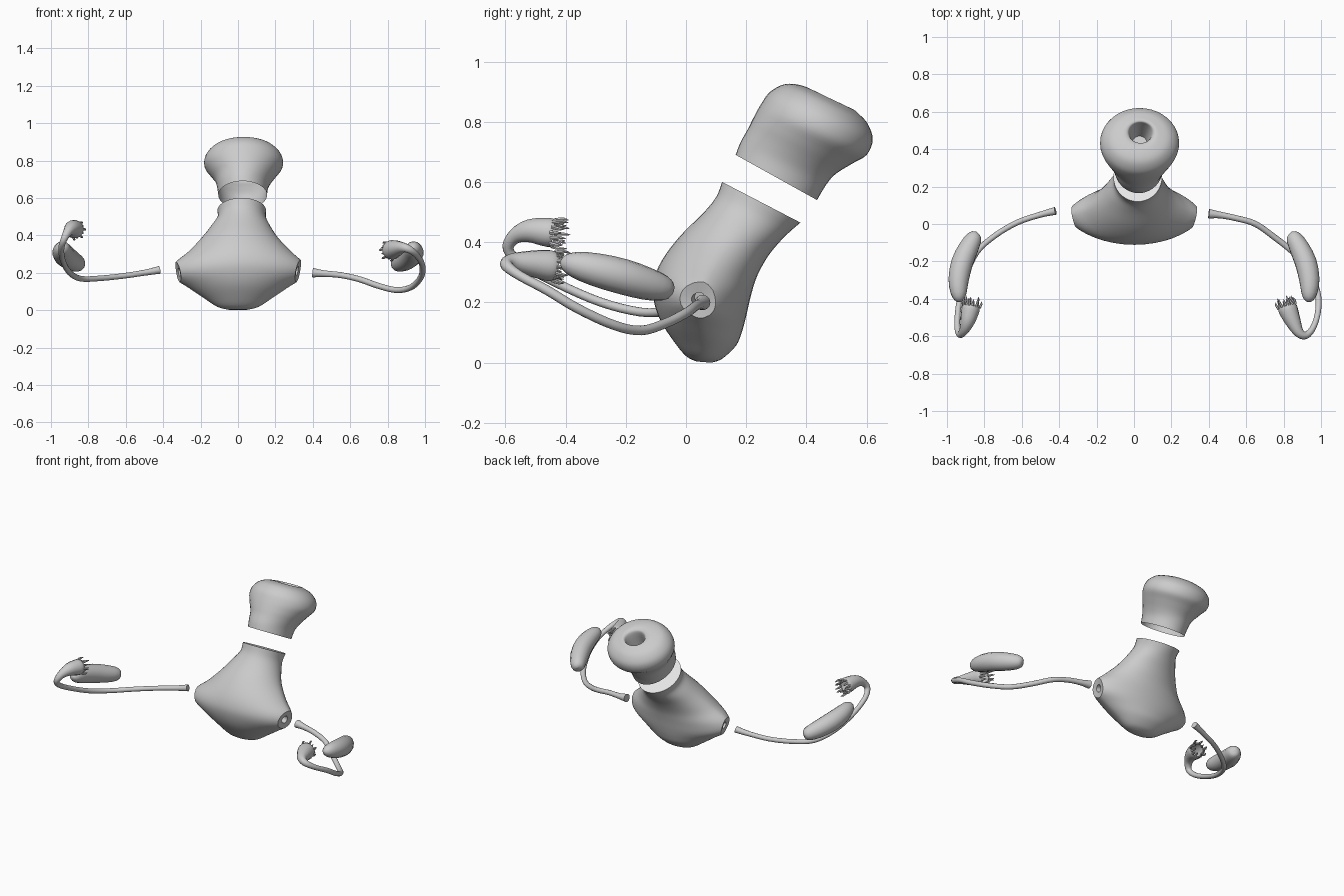
import bpy, bmesh, math
from mathutils import Vector

cube = bpy.data.objects.get("Cube")
if cube:
    bpy.data.objects.remove(cube)


def make_material(name, colour):
    mat = bpy.data.materials.new(name)
    mat.use_nodes = True
    mat.diffuse_color = colour
    mat.node_tree.nodes["Principled BSDF"].inputs["Base Color"].default_value = colour
    return mat


GREY = make_material("soft grey", (0.6, 0.6, 0.6, 1))
WHITE = make_material("cut white", (1, 1, 1, 1))


def spline(keys, steps):
    """Smooth curve through tuples of any length."""
    out = []
    last = len(keys) - 1
    for i in range(last):
        quad = [keys[max(i - 1, 0)], keys[i], keys[i + 1], keys[min(i + 2, last)]]
        for s in range(steps):
            t = s / steps
            out.append([b + (c - a) * t / 2 + (a - 2.5 * b + 2 * c - d / 2) * t * t
                        + (1.5 * (b - c) + (d - a) / 2) * t ** 3
                        for a, b, c, d in zip(*quad)])
    out.append(list(keys[-1]))
    return out


def loft(bm, rings, cap_start=True, cap_end=True):
    """Skin a list of point rings; returns the end cap."""
    loops = [[bm.verts.new(p) for p in ring] for ring in rings]
    n = len(loops[0])
    for low, high in zip(loops, loops[1:]):
        for k in range(n):
            m = (k + 1) % n
            bm.faces.new((low[k], low[m], high[m], high[k]))
    if cap_start:
        bm.faces.new(loops[0][::-1])
    return bm.faces.new(loops[-1]) if cap_end else None


def slanted_rings(keys, sides, steps):
    """Rings from front point, back point, half width, centre x, pinch."""
    rings = []
    for fy, fz, by, bz, half, cx, pinch in spline(keys, steps):
        front, back = Vector((cx, fy, fz)), Vector((cx, by, bz))
        ring = []
        for k in range(sides):
            a = math.tau * k / sides
            s = math.copysign(abs(math.sin(a)) ** pinch, math.sin(a))
            ring.append((front + back) / 2 + (back - front) / 2 * s
                        + Vector((half * math.cos(a), 0, 0)))
        rings.append(ring)
    return rings


def swept_rings(keys, sides, steps):
    """Round rings along a path of x, y, z, radius."""
    pts = spline(keys, steps)
    path = [Vector(p[:3]) for p in pts]
    up = Vector((0, 0, 1))
    rings = []
    for i, p in enumerate(path):
        t = (path[min(i + 1, len(path) - 1)] - path[max(i - 1, 0)]).normalized()
        up = (up - t * up.dot(t)).normalized()
        side = t.cross(up)
        rings.append([p + (side * math.cos(a) + up * math.sin(a)) * pts[i][3]
                      for a in (math.tau * k / sides for k in range(sides))])
    return rings


def finish(bm, name, angle=40):
    bmesh.ops.recalc_face_normals(bm, faces=bm.faces)
    mesh = bpy.data.meshes.new(name)
    bm.to_mesh(mesh)
    bm.free()
    mesh.materials.append(GREY)
    mesh.materials.append(WHITE)
    obj = bpy.data.objects.new(name, mesh)
    bpy.context.collection.objects.link(obj)
    bpy.ops.object.select_all(action="DESELECT")
    obj.select_set(True)
    bpy.context.view_layer.objects.active = obj
    bpy.ops.object.shade_smooth_by_angle(angle=math.radians(angle))
    return obj


# Pear-shaped body with a pale cut face at the neck
body_keys = [
    (.035, .004, .085, 0, .05, 0, 1),
    (0, .022, .12, .013, .11, 0, 1),
    (-.04, .07, .165, .055, .18, 0, 1.1),
    (-.085, .14, .185, .1, .265, 0, 1.2),
    (-.108, .21, .2, .155, .355, 0, 1.3),
    (-.108, .27, .215, .22, .35, .005, 1.3),
    (-.08, .34, .235, .285, .275, .01, 1.2),
    (-.02, .42, .27, .35, .205, .01, 1.1),
    (.06, .5, .31, .4, .155, .015, 1),
    (.1, .55, .345, .435, .13, .02, 1),
    (.12, .6, .38, .465, .13, .02, 1)]
bm = bmesh.new()
loft(bm, slanted_rings(body_keys, 40, 4)).material_index = 1

# Trim both side horns and sink a small opening into each
for side in (-1, 1):
    normal = Vector((side, -.2, -.2)).normalized()
    cut = bmesh.ops.bisect_plane(
        bm, geom=bm.verts[:] + bm.edges[:] + bm.faces[:],
        plane_co=(side * .325, .06, .21), plane_no=normal, clear_outer=True)
    edges = [e for e in cut["geom_cut"] if isinstance(e, bmesh.types.BMEdge)]
    for scale, depth in ((.4, .005), (.9, .04)):
        ext = bmesh.ops.extrude_edge_only(bm, edges=edges)["geom"]
        verts = [v for v in ext if isinstance(v, bmesh.types.BMVert)]
        edges = [e for e in ext if isinstance(e, bmesh.types.BMEdge)]
        centre = sum((v.co for v in verts), Vector()) / len(verts)
        for v in verts:
            v.co = centre + (v.co - centre) * scale - normal * depth
    bmesh.ops.holes_fill(bm, edges=edges, sides=0)
finish(bm, "body")

# Bulbous neck with a canal opening at the top
neck_keys = [
    (.165, .69, .435, .54, .13, .025, 1),
    (.18, .73, .465, .59, .137, .025, 1),
    (.205, .775, .495, .625, .153, .03, 1),
    (.225, .815, .55, .66, .183, .03, 1),
    (.25, .86, .6, .69, .21, .03, 1),
    (.28, .9, .62, .74, .203, .03, 1),
    (.33, .925, .605, .79, .165, .03, 1),
    (.385, .92, .578, .822, .115, .03, 1),
    (.425, .9, .55, .842, .075, .035, 1),
    (.43, .87, .53, .815, .058, .035, 1),
    (.39, .77, .47, .72, .04, .03, 1)]
bm = bmesh.new()
loft(bm, slanted_rings(neck_keys, 40, 4), cap_start=False)
finish(bm, "neck", 60)

# Curved tubes flaring into fringed mouths
tube_paths = {
    "right": [
        (-.42, .07, .215, .021), (-.5, .05, .2, .016), (-.62, .01, .182, .015),
        (-.74, -.06, .17, .015), (-.84, -.15, .168, .015), (-.9, -.28, .2, .015),
        (-.935, -.42, .26, .015), (-.945, -.54, .325, .016),
        (-.932, -.59, .375, .018), (-.91, -.57, .418, .025),
        (-.89, -.52, .437, .039), (-.875, -.46, .433, .049),
        (-.87, -.435, .43, .045)],
    "left": [
        (.4, .055, .2, .026), (.46, .048, .195, .018), (.55, .03, .187, .016),
        (.65, 0, .165, .016), (.75, -.07, .13, .016), (.85, -.15, .107, .016),
        (.93, -.24, .125, .016), (.98, -.36, .18, .016), (.985, -.46, .24, .016),
        (.96, -.55, .288, .016), (.92, -.595, .322, .02), (.882, -.58, .335, .027),
        (.85, -.52, .33, .042), (.825, -.46, .323, .052), (.817, -.435, .32, .048)]}
for label, keys in tube_paths.items():
    bm = bmesh.new()
    rings = swept_rings(keys, 14, 4)
    loft(bm, rings, cap_end=False)
    finish(bm, label + "_tube")

    # Tapered fingers around the mouth
    bm = bmesh.new()
    mouth = rings[-1]
    centre = sum(mouth, Vector()) / len(mouth)
    ahead = (centre - Vector(keys[-3][:3])).normalized()
    for k, root in enumerate(mouth):
        out = (root - centre).normalized()
        bend = out * (.006 if k % 2 else -.012)
        length = .03 + .008 * (k % 3)
        loft(bm, swept_rings([
            (*(root - ahead * .008), .007),
            (*(root + ahead * length / 2 + bend), .006),
            (*(root + ahead * length + bend / 2), .001)], 6, 2))
    finish(bm, label + "_fringe")

# Bean-shaped side glands
gland_keys = [
    (.838, -.048, .243, .004), (.842, -.053, .245, .026), (.855, -.075, .248, .043),
    (.885, -.13, .262, .054), (.92, -.21, .286, .059), (.938, -.3, .309, .055),
    (.937, -.37, .326, .043), (.933, -.405, .333, .025), (.931, -.417, .336, .004)]
for label, side in (("right", -1), ("left", 1)):
    bm = bmesh.new()
    loft(bm, swept_rings([(side * x, y, z, r) for x, y, z, r in gland_keys], 14, 2))
    finish(bm, label + "_gland", 30)
